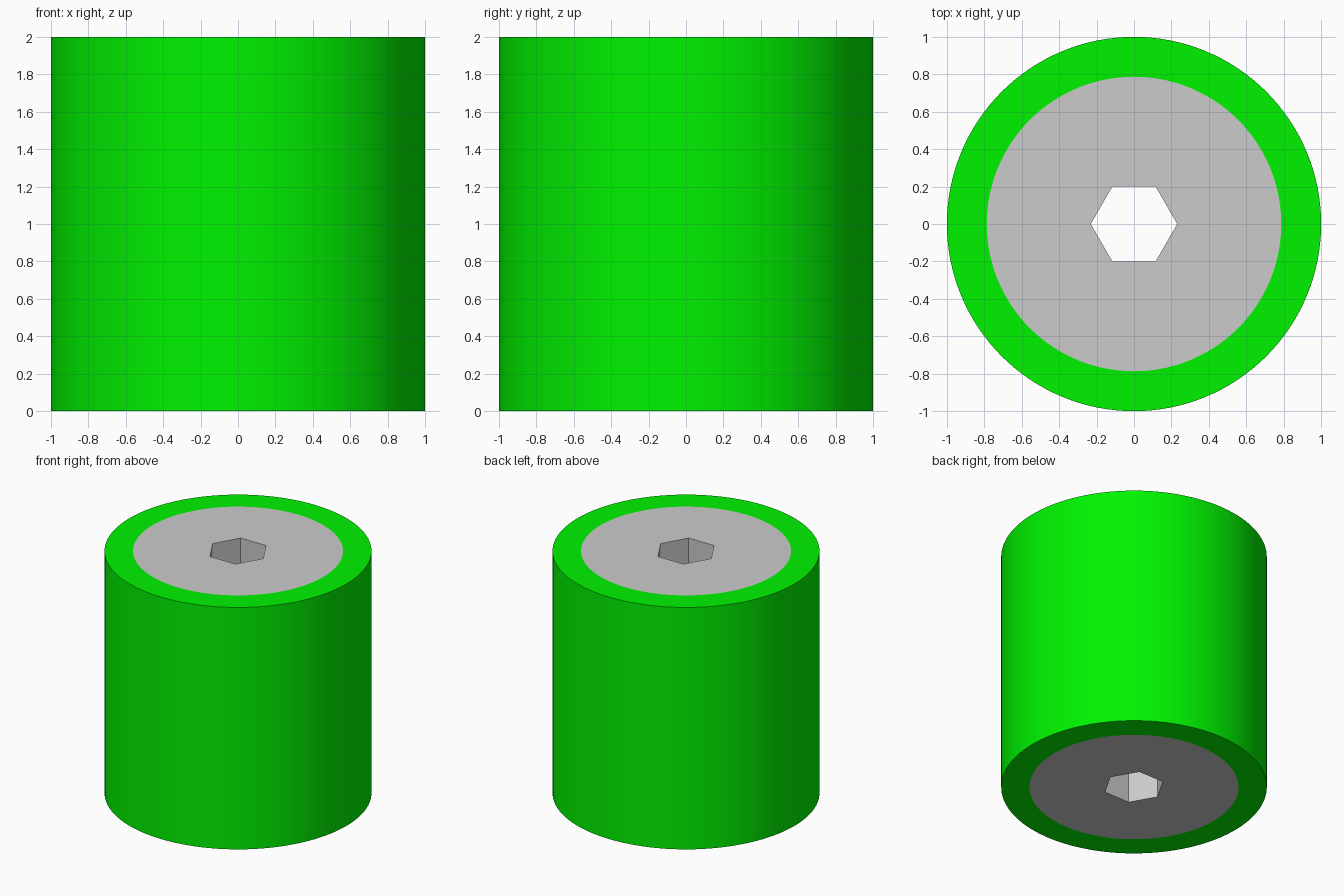
import bpy, bmesh
from math import sin, cos, pi, sqrt, radians

if "Cube" in bpy.data.objects:
    bpy.data.objects.remove(bpy.data.objects["Cube"])

HEIGHT = 2.0
SIDES = 128


def loop(bm, radius, sides):
    """Closed polygon outline at z = 0; returns its edges."""
    vs = [bm.verts.new((radius * cos(2 * pi * i / sides),
                        radius * sin(2 * pi * i / sides), 0)) for i in range(sides)]
    return [bm.edges.new((vs[i], vs[(i + 1) % sides])) for i in range(sides)]


def sleeve(name, outer, inner, color=None):
    """Extruded solid between an outer and inner (radius, sides) outline."""
    bm = bmesh.new()
    edges = loop(bm, *outer) + loop(bm, *inner)
    bmesh.ops.triangle_fill(bm, use_beauty=True, edges=edges, normal=(0, 0, 1))
    base = bm.faces[:]
    ext = bmesh.ops.extrude_face_region(bm, geom=base, use_keep_orig=True)
    top = [g for g in ext["geom"] if isinstance(g, bmesh.types.BMVert)]
    bmesh.ops.translate(bm, verts=top, vec=(0, 0, HEIGHT))
    bmesh.ops.recalc_face_normals(bm, faces=bm.faces[:])
    me = bpy.data.meshes.new(name)
    bm.to_mesh(me)
    bm.free()
    ob = bpy.data.objects.new(name, me)
    bpy.context.collection.objects.link(ob)
    if color:
        mat = bpy.data.materials.new(name + "_green")
        mat.diffuse_color = color
        mat.use_nodes = True
        mat.node_tree.nodes["Principled BSDF"].inputs["Base Color"].default_value = mat.diffuse_color
        me.materials.append(mat)
    bpy.ops.object.select_all(action='DESELECT')
    ob.select_set(True)
    bpy.context.view_layer.objects.active = ob
    bpy.ops.object.shade_smooth_by_angle(angle=radians(30))
    return ob


# Soft green tyre
sleeve("tyre", (1.0, SIDES), (0.787, SIDES), (0.0, 0.9, 0.0, 1))

# Grey core with a through hex bore, 0.4 across flats
sleeve("hub_core", (0.787, SIDES), (0.4 / sqrt(3), 6))
